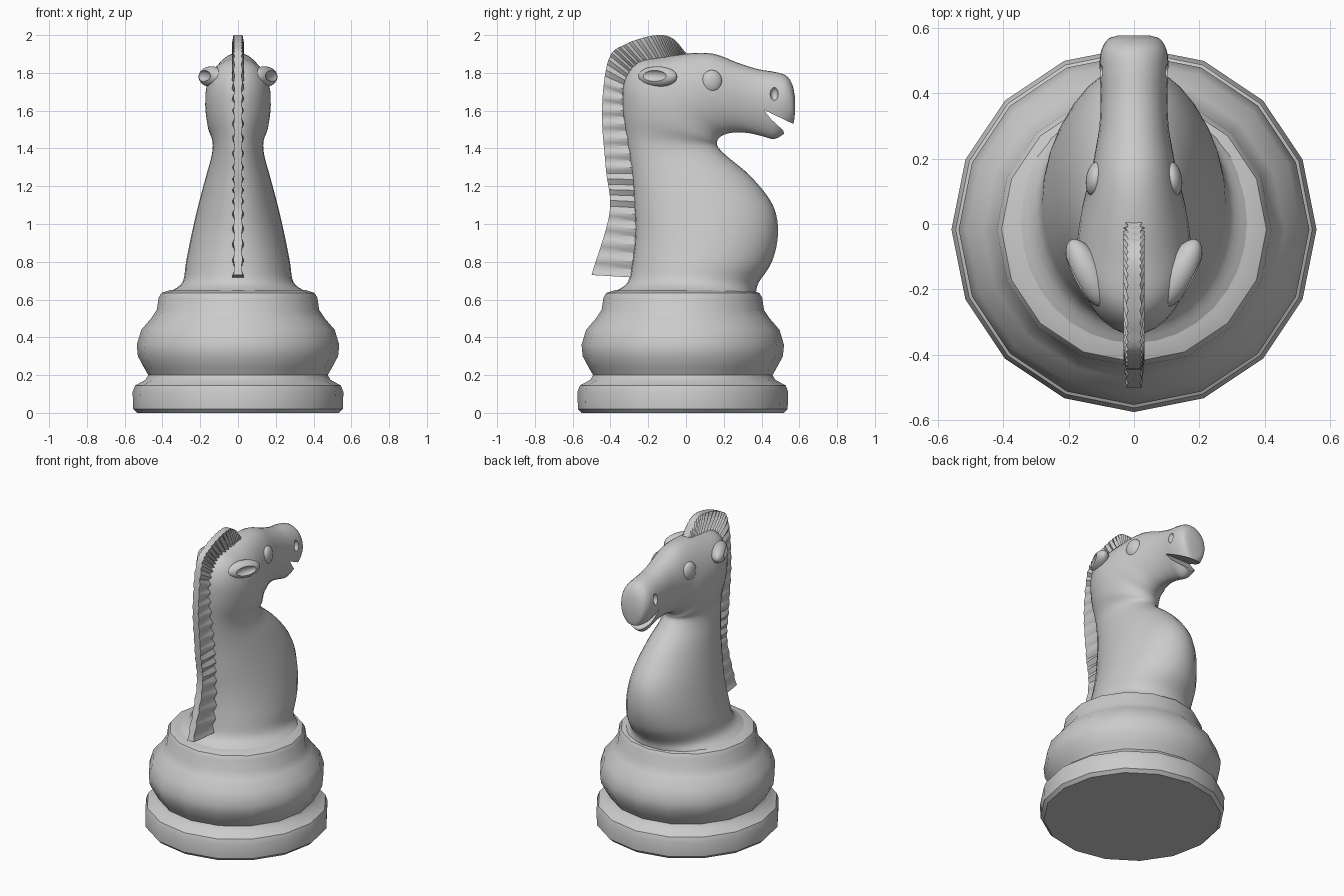
import bpy, bmesh, math
from mathutils import Matrix, Vector

if "Cube" in bpy.data.objects:
    bpy.data.objects.remove(bpy.data.objects["Cube"])

GREY = (0.6, 0.6, 0.6, 1)
grey = bpy.data.materials.new("plain_grey")
grey.use_nodes = True
grey.diffuse_color = GREY
grey.node_tree.nodes["Principled BSDF"].inputs["Base Color"].default_value = GREY


def finish(name, bm):
    """Turn a bmesh into a named grey object."""
    bmesh.ops.recalc_face_normals(bm, faces=bm.faces)
    mesh = bpy.data.meshes.new(name)
    bm.to_mesh(mesh)
    bm.free()
    mesh.materials.append(grey)
    ob = bpy.data.objects.new(name, mesh)
    bpy.context.collection.objects.link(ob)
    return ob


def smooth(ob, degrees=40):
    bpy.ops.object.select_all(action='DESELECT')
    ob.select_set(True)
    bpy.context.view_layer.objects.active = ob
    bpy.ops.object.shade_smooth_by_angle(angle=math.radians(degrees))


def loft(name, rings):
    """Skin closed rings of points and cap both ends."""
    bm = bmesh.new()
    loops = [[bm.verts.new(p) for p in ring] for ring in rings]
    n = len(loops[0])
    for a, b in zip(loops, loops[1:]):
        for i in range(n):
            j = (i + 1) % n
            bm.faces.new((a[i], a[j], b[j], b[i]))
    bm.faces.new(loops[0])
    bm.faces.new(loops[-1])
    return finish(name, bm)


def spline(rows, steps):
    """Smooth curve passing through every row of numbers."""
    rows = [Vector(r) for r in rows]
    rows = [2 * rows[0] - rows[1]] + rows + [2 * rows[-1] - rows[-2]]
    out = []
    for p, q, r, s in zip(rows, rows[1:], rows[2:], rows[3:]):
        for k in range(steps):
            t = k / steps
            out.append(0.5 * (2 * q + (r - p) * t + (2 * p - 5 * q + 4 * r - s) * t ** 2
                              + (3 * q - p - 3 * r + s) * t ** 3))
    return out + [rows[-2]]


def ellipsoids(name, centre, radii, turn=0.0):
    """A mirrored pair of ellipsoids, turned outwards at the front."""
    bm = bmesh.new()
    for s in (-1, 1):
        place = (Matrix.Translation((s * centre[0], centre[1], centre[2]))
                 @ Matrix.Rotation(-s * turn, 4, 'Z') @ Matrix.Diagonal((*radii, 1)))
        bmesh.ops.create_uvsphere(bm, u_segments=24, v_segments=16, radius=1, matrix=place)
    return finish(name, bm)


# Turned base with sixteen sides
profile = [(0.535, 0), (0.555, 0.02), (0.558, 0.11), (0.545, 0.145), (0.49, 0.175),
           (0.475, 0.2), (0.498, 0.24), (0.53, 0.3), (0.536, 0.36), (0.512, 0.44),
           (0.46, 0.5), (0.43, 0.545), (0.42, 0.61), (0.405, 0.635), (0.36, 0.65)]
base = loft("base", [[(r * math.cos(k * math.tau / 16), r * math.sin(k * math.tau / 16) - 0.017, z)
                      for k in range(16)] for r, z in profile])
smooth(base)

# Body and head: sections from back (y, z) to front (y, z), half width, taper
sections = [
    (-0.39, 0.635, 0.37, 0.635, 0.37, 0), (-0.31, 0.69, 0.385, 0.69, 0.295, 0),
    (-0.285, 0.8, 0.455, 0.8, 0.275, 0), (-0.27, 0.95, 0.487, 0.95, 0.245, 0),
    (-0.275, 1.1, 0.46, 1.1, 0.21, 0), (-0.285, 1.25, 0.345, 1.25, 0.17, 0),
    (-0.3, 1.36, 0.215, 1.36, 0.14, 0), (-0.315, 1.46, 0.168, 1.41, 0.135, 0),
    (-0.335, 1.6, 0.165, 1.435, 0.16, 0), (-0.33, 1.75, 0.17, 1.45, 0.172, 0.05),
    (-0.26, 1.855, 0.18, 1.46, 0.172, 0.1), (-0.12, 1.885, 0.2, 1.472, 0.16, 0.1),
    (0.03, 1.905, 0.235, 1.482, 0.137, 0.1), (0.15, 1.9, 0.28, 1.485, 0.12, 0.1),
    (0.27, 1.855, 0.34, 1.48, 0.105, 0.15), (0.38, 1.82, 0.41, 1.463, 0.1, 0.2),
    (0.47, 1.805, 0.465, 1.45, 0.103, 0.2), (0.53, 1.785, 0.515, 1.475, 0.1, 0.2),
    (0.562, 1.74, 0.565, 1.525, 0.082, 0.1), (0.576, 1.68, 0.576, 1.58, 0.05, 0)]
rings = []
for by, bz, fy, fz, width, taper in spline(sections, 4):
    ring = []
    for k in range(32):
        c, s = math.cos(k * math.tau / 32), math.sin(k * math.tau / 32)
        ring.append((width * s * (1 + taper * c),
                     (by + fy) / 2 + (by - fy) / 2 * c, (bz + fz) / 2 + (bz - fz) / 2 * c))
    rings.append(ring)
body = loft("body_and_head", rings)

# Ears are added; ear hollows, nostrils and the open mouth are cut
mouth = [(0.41, 1.605), (0.45, 1.555), (0.515, 1.495), (0.53, 1.43), (0.62, 1.43), (0.62, 1.505)]
tools = [
    (ellipsoids("ears", (0.14, -0.15, 1.78), (0.05, 0.115, 0.055), 0.48), 'UNION'),
    (ellipsoids("ear_hollows", (0.19, -0.17, 1.785), (0.028, 0.08, 0.032), 0.48), 'DIFFERENCE'),
    (ellipsoids("nostrils", (0.11, 0.467, 1.69), (0.035, 0.022, 0.036)), 'DIFFERENCE'),
    (loft("mouth_cutter", [[(x, y, z) for y, z in mouth] for x in (-0.3, 0.3)]), 'DIFFERENCE')]
bpy.context.view_layer.objects.active = body
for tool, operation in tools:
    tool.hide_render = True
    mod = body.modifiers.new(tool.name, 'BOOLEAN')
    mod.object, mod.operation, mod.solver = tool, operation, 'EXACT'
    bpy.ops.object.modifier_apply(modifier=mod.name)
    bpy.data.objects.remove(tool)
smooth(body)

# Eyes
smooth(ellipsoids("eyes", (0.117, 0.137, 1.755), (0.03, 0.055, 0.06), -0.15))

# Ridged mane: inner (y, z) and outer (y, z)
mane_rows = [
    (-0.25, 0.715, -0.5, 0.73), (-0.24, 1.05, -0.405, 1.06), (-0.255, 1.3, -0.425, 1.3),
    (-0.3, 1.6, -0.445, 1.6), (-0.29, 1.78, -0.41, 1.87), (-0.21, 1.83, -0.32, 1.952),
    (-0.1, 1.86, -0.17, 1.998), (-0.04, 1.88, -0.075, 1.985), (0.0, 1.885, 0.005, 1.9)]
rings = []
for k, (iy, iz, oy, oz) in enumerate(spline(mane_rows, 16)):
    wave = math.cos(k * math.tau / 4)
    inner, outer = 0.023 + 0.009 * wave, 0.021 + 0.003 * wave
    my, mz = (iy + 2 * oy) / 3, (iz + 2 * oz) / 3
    rings.append([(inner, iy, iz), (inner, my, mz), (outer, oy, oz),
                  (-outer, oy, oz), (-inner, my, mz), (-inner, iy, iz)])
smooth(loft("mane", rings))
